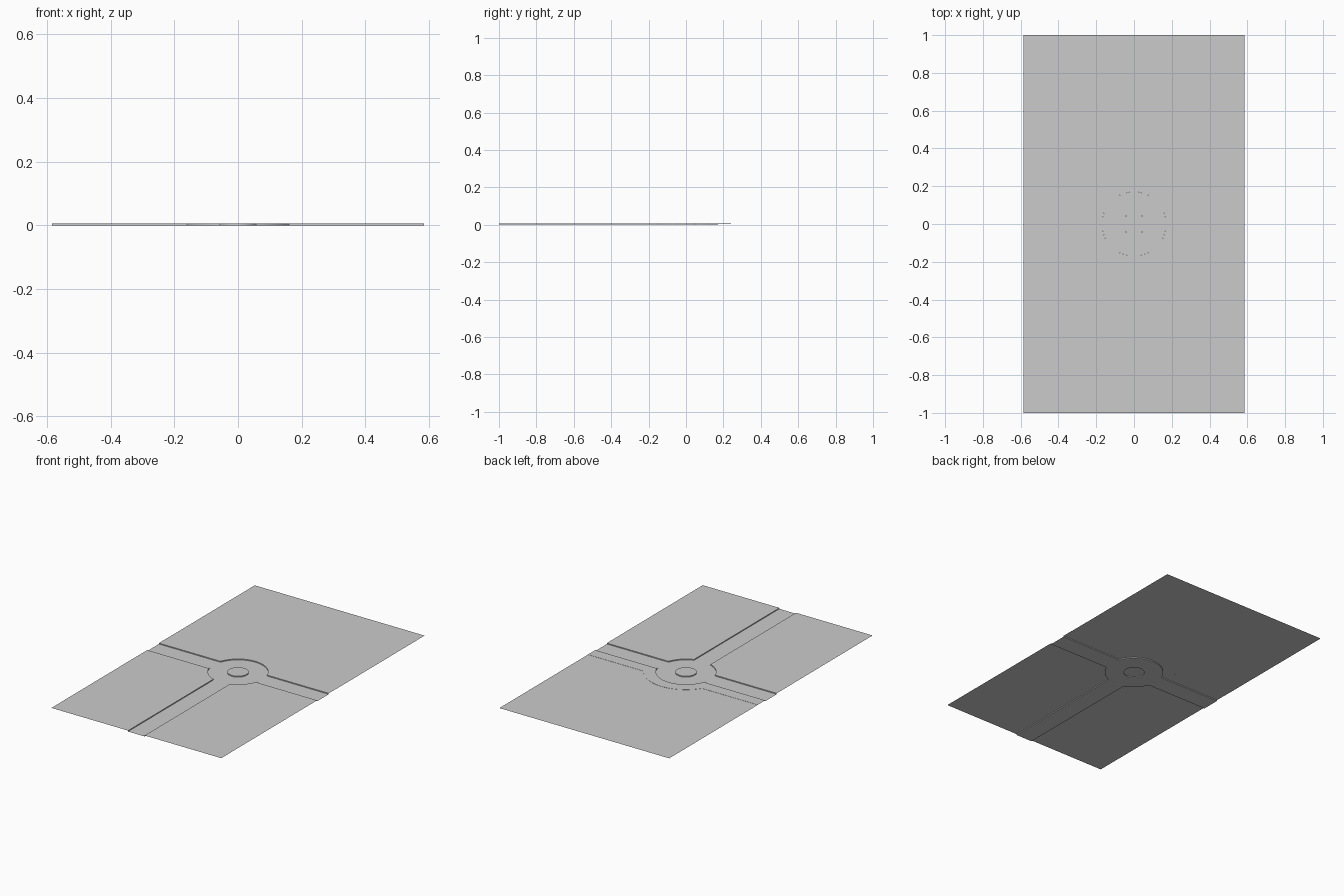
import bpy, math

if "Cube" in bpy.data.objects:
    bpy.data.objects.remove(bpy.data.objects["Cube"])

W, L = 0.585, 1.0          # half width, half length of the tile
ROAD, R_IN, R_OUT, R_WALK, WALK = 0.057, 0.06, 0.17, 0.24, 0.13
CURB, LAWN = 0.006, 0.005  # heights above the road


def arc(r, a0, a1, n=16):
    return [(r * math.cos(a0 + (a1 - a0) * i / n), r * math.sin(a0 + (a1 - a0) * i / n))
            for i in range(n + 1)]


def at(path, z):
    return [(x, y, z) for x, y in path]


def add(name, verts, faces):
    me = bpy.data.meshes.new(name)
    me.from_pydata(verts, [], faces)
    me.update()
    ob = bpy.data.objects.new(name, me)
    bpy.context.collection.objects.link(ob)


def plate(name, path, z):
    # flat outline, wound to face up
    area = sum(a[0] * b[1] - b[0] * a[1] for a, b in zip(path, path[1:] + path[:1]))
    if area < 0:
        path = path[::-1]
    add(name, at(path, z), [list(range(len(path)))])


def loft(name, a, b):
    # strip between two paths of equal length
    n = len(a)
    add(name, a + b, [(i, i + 1, n + i + 1, n + i) for i in range(n - 1)])


def turned(path, ang):
    c, s = math.cos(ang), math.sin(ang)
    return [(x * c - y * s, x * s + y * c) for x, y in path]


gap = math.asin(ROAD / R_OUT)
wgap = math.asin(WALK / R_WALK)

# road ring round the island, and three road arms
loft("roundabout_road", at(arc(R_OUT, 0, 2 * math.pi, 64), 0),
     at(arc(R_IN, 0, 2 * math.pi, 64), 0))
for name, length, ang in (("right_road", W, 0), ("left_road", W, math.pi),
                          ("front_road", L, -math.pi / 2)):
    plate(name, turned(arc(R_OUT, -gap, gap, 8) + [(length, ROAD), (length, -ROAD)], ang), 0)

# raised central island
ring = arc(R_IN, 0, 2 * math.pi, 48)
loft("island_curb", at(ring, 0), at(ring, CURB))
plate("island_top", ring[:-1], CURB)

# two front blocks with a scooped corner
for side, s in (("right", 1), ("left", -1)):
    edge = [(W, -ROAD)] + arc(R_OUT, -gap, gap - math.pi / 2) + [(ROAD, -L)]
    edge = [(s * x, y) for x, y in edge]
    walls = (at(edge, CURB), at(edge, 0))
    loft("front_%s_curb" % side, *(walls if s > 0 else walls[::-1]))
    plate("front_%s_block" % side, edge + [(s * W, -L)], CURB)

# back pavement following the ring, with the lawn behind it
inner = [(-W, ROAD)] + arc(R_OUT, math.pi - gap, gap, 32) + [(W, ROAD)]
outer = [(-W, WALK)] + arc(R_WALK, math.pi - wgap, wgap, 32) + [(W, WALK)]
loft("back_curb", at(inner, 0), at(inner, CURB))
loft("back_pavement", at(inner, CURB), at(outer, CURB))
loft("pavement_edge", at(outer, CURB), at(outer, LAWN))
loft("back_lawn", at(outer, LAWN), at([(x, L) for x, y in outer], LAWN))
